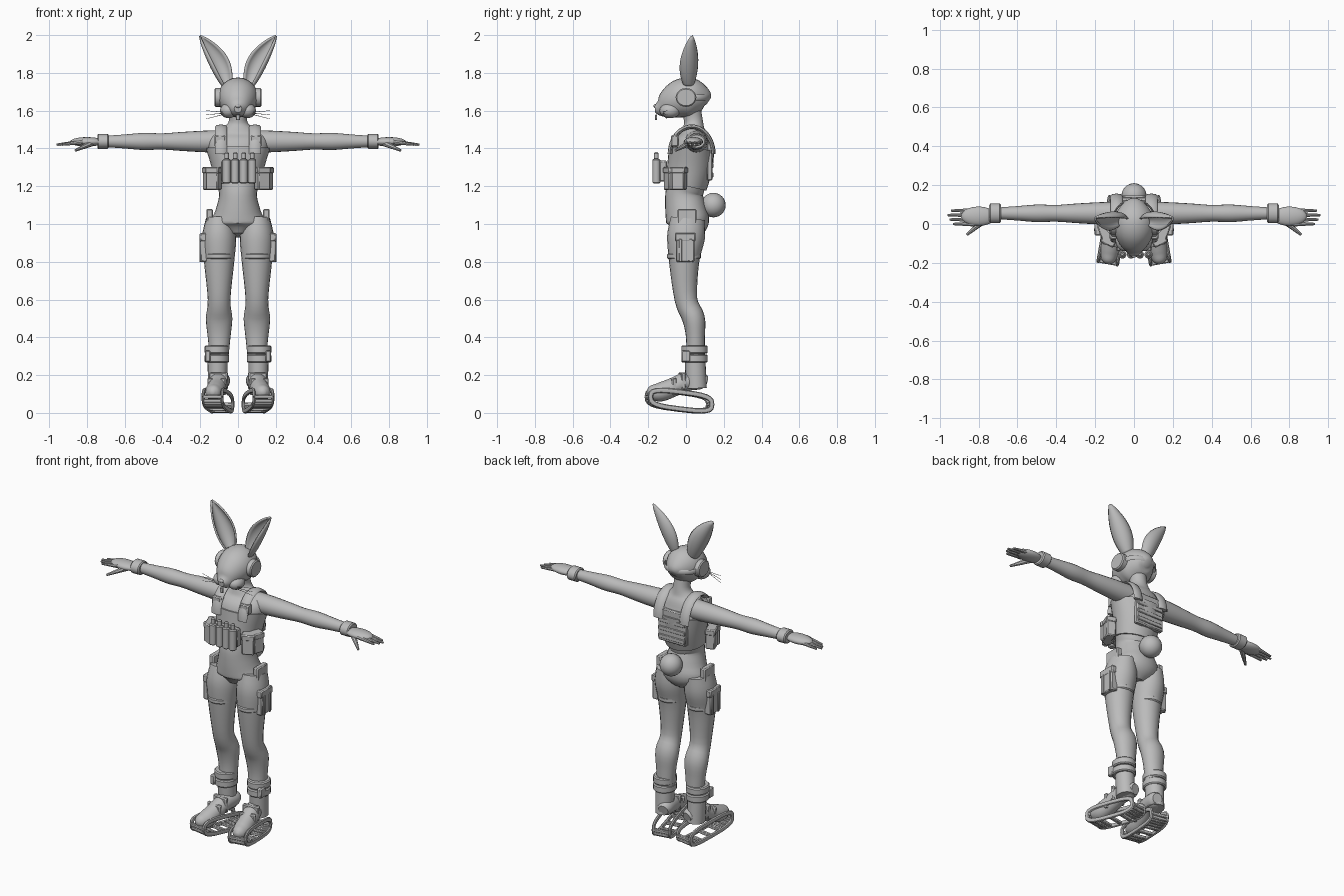
import bpy, bmesh, math
from mathutils import Matrix, Vector

cube = bpy.data.objects.get("Cube")
if cube:
    bpy.data.objects.remove(cube)

SHADE = (.5, .5, .5, 1)
grey = bpy.data.materials.new("plain grey")
grey.use_nodes = True
grey.diffuse_color = SHADE
grey.node_tree.nodes["Principled BSDF"].inputs["Base Color"].default_value = SHADE

SIDE, BACK, UP = Matrix.Identity(3)
SHOE = Matrix.Translation(SIDE * .1) @ Matrix.Rotation(math.radians(10), 4, 'Z')


def finish(name, bm, mirror=False, place=None, bevel=0, thickness=0):
    """Turn a bmesh into a shaded object, mirrored across the body if wanted."""
    if place:
        bm.transform(place)
    bmesh.ops.recalc_face_normals(bm, faces=bm.faces)
    mesh = bpy.data.meshes.new(name)
    bm.to_mesh(mesh)
    bm.free()
    mesh.materials.append(grey)
    mesh.polygons.foreach_set("use_smooth", [True] * len(mesh.polygons))
    mesh.set_sharp_from_angle(angle=math.radians(40))
    obj = bpy.data.objects.new(name, mesh)
    bpy.context.collection.objects.link(obj)
    if thickness:
        solid = obj.modifiers.new("thickness", 'SOLIDIFY')
        solid.thickness, solid.offset = thickness, 0
    if bevel:
        obj.modifiers.new("bevel", 'BEVEL').width = bevel
    if mirror:
        obj.modifiers.new("mirror", 'MIRROR')


def smooth_rows(rows, steps):
    """Interpolate rows of numbers with a smooth curve through all of them."""
    result = []
    last = len(rows) - 1
    for i in range(last):
        near = [rows[max(0, min(last, k))] for k in (i - 1, i, i + 1, i + 2)]
        for step in range(steps):
            t = step / steps
            result.append([b + t / 2 * (c - a + t * (2 * a - 5 * b + 4 * c - d
                                                     + t * (3 * (b - c) + d - a)))
                           for a, b, c, d in zip(*near)])
    return result + [rows[last]]


def loft(name, rows, ref=UP, sides=20, steps=4, **options):
    """Skin ellipses along a path; each row is x, y, z, side radius, ref radius."""
    rows = smooth_rows(rows, steps)
    bm = bmesh.new()
    rings = []
    for i, (x, y, z, wide, tall) in enumerate(rows):
        before, after = rows[max(i - 1, 0)], rows[min(i + 1, len(rows) - 1)]
        tangent = (Vector(after[:3]) - Vector(before[:3])).normalized()
        side = tangent.cross(ref).normalized()
        high = side.cross(tangent)
        angles = [math.tau * k / sides for k in range(sides)]
        rings.append([bm.verts.new(Vector((x, y, z)) + side * wide * math.cos(a)
                                   + high * tall * math.sin(a)) for a in angles])
    for low, top in zip(rings, rings[1:]):
        for k in range(sides):
            bm.faces.new((low[k - 1], low[k], top[k], top[k - 1]))
    bm.faces.new(rings[0])
    bm.faces.new(rings[-1])
    finish(name, bm, **options)


def column(name, x, rows, **options):
    """Upright loft; each row is z, y, half width, half depth."""
    loft(name, [(x, y, z, wide, deep) for z, y, wide, deep in rows], BACK, **options)


def taper(name, start, end, radius, tip, **options):
    loft(name, [(*start, radius, radius), (*end, tip, tip)], sides=8, **options)


def loop_point(center, across, rise, angle, power=1):
    """Point on a rounded loop; a lower power makes it squarer."""
    c, s = math.cos(angle), math.sin(angle)
    return (Vector(center) - Vector(across) * math.copysign(abs(c) ** power, c)
            + Vector(rise) * math.copysign(abs(s) ** power, s))


def strap(name, center, across, rise, ref, wide, tall, turn=math.pi, power=1, **options):
    """Flat band following a loop or half of one."""
    count = 24
    points = [loop_point(center, across, rise, turn * i / count, power) for i in range(count + 1)]
    loft(name, [(*p, wide, tall) for p in points], ref, sides=8, steps=1, **options)


def solid(name, kind, center, size, turn=Matrix.Identity(4), bevel=.006, **options):
    """Bevelled cube, drum or ball with the given full size."""
    bm = bmesh.new()
    matrix = Matrix.Translation(center) @ turn @ Matrix.Diagonal((*size, 1))
    if kind == "cube":
        bmesh.ops.create_cube(bm, size=1, matrix=matrix)
    elif kind == "drum":
        bmesh.ops.create_cone(bm, cap_ends=True, segments=20, radius1=.5, radius2=.5,
                              depth=1, matrix=matrix)
    else:
        bmesh.ops.create_uvsphere(bm, u_segments=20, v_segments=12, radius=.5, matrix=matrix)
        bevel = 0
    finish(name, bm, bevel=bevel, **options)


def pouch(name, center, size, degrees=0):
    """Mirrored pouch with an overhanging flap."""
    turn = Matrix.Rotation(math.radians(degrees), 4, 'Z')
    size = Vector(size)
    flap = Vector((size.x * 1.1, size.y * 1.1, size.z * .3))
    solid(name, "cube", center, size, turn, mirror=True)
    solid(name + "_flap", "cube", Vector(center) + UP * size.z * .37, flap, turn, mirror=True)


# Body and legs
TORSO = [(.94, 0, .05, .06), (1, .01, .14, .11), (1.07, 0, .12, .11), (1.15, -.01, .1, .1),
         (1.2, 0, .11, .1), (1.3, .02, .13, .11), (1.4, .03, .16, .11), (1.46, .04, .15, .08),
         (1.5, .04, .09, .06), (1.54, .04, .05, .05), (1.6, .03, .05, .05)]
column("torso", 0, TORSO, sides=28)
column("leg", .1, [(1.03, .01, .07, .09), (.93, 0, .09, .1), (.8, -.01, .08, .08), (.6, 0, .06, .06),
                   (.5, .04, .07, .06), (.4, .05, .06, .05), (.3, .05, .05, .05)], mirror=True)
solid("tail", "ball", (0, .145, 1.1), (.13, .13, .13))

# Arms and hands
ARM = Vector((0, .055, 1.437))
loft("arm", [(*(ARM + SIDE * (i + 1) / 10), r, r) for i, r in
             enumerate((.06, .056, .05, .043, .045, .037, .03))], mirror=True)
solid("wrist_cuff", "drum", ARM + SIDE * .715, (.08, .1, .06), Matrix.Rotation(math.pi / 2, 4, 'Y'),
      mirror=True)
solid("palm", "ball", (.8, .04, 1.435), (.18, .1, .05), mirror=True)
for i, reach in enumerate((.93, .95, .96, .94)):
    y = i * .023
    taper("finger", (.82, y, 1.435), (reach, y, 1.42), .013, .006, mirror=True)
taper("thumb", (.77, .02, 1.43), (.86, -.055, 1.39), .018, .007, mirror=True)

# Head
loft("head", [(0, y, z, r, r) for y, z, r in
              ((.12, 1.65, .02), (.1, 1.66, .06), (.04, 1.67, .1), (-.02, 1.665, .105),
               (-.08, 1.64, .085), (-.13, 1.615, .05), (-.165, 1.61, .02))], sides=24)
solid("nose", "ball", (0, -.163, 1.625), (.03, .02, .02))
solid("front_teeth", "cube", (0, -.158, 1.565), (.02, .01, .03), bevel=.002)
solid("cheek", "ball", (.05, -.085, 1.6), (.09, .11, .08), mirror=True)
EAR_LEVEL = UP * 1.67
solid("ear_pad", "drum", EAR_LEVEL + SIDE * .105, (.1, .11, .04),
      Matrix.Rotation(math.pi / 2, 4, 'Y'), mirror=True)
strap("head_strap", EAR_LEVEL + BACK * .03, SIDE * .105, BACK * .093, UP, .005, .015)
for drop in range(3):
    taper("whisker", (.04, -.13, 1.59), (.17, -.1, 1.6 - drop * .022), .002, .001, mirror=True)

# Long cupped ears, open to the front
bm = bmesh.new()
root, tip = Vector((.06, .02, 1.735)), Vector((.2, .03, 1.995))
axis = (tip - root).normalized()
behind = Vector((.65, .75, 0))
across = axis.cross(behind).normalized()
behind = across.cross(axis)
rows = []
for i in range(15):
    t = i / 14
    half = .05 * math.sin(math.pi * (.13 + .87 * t)) ** .8 + .002
    middle = root.lerp(tip, t) - SIDE * .014 * math.sin(math.pi * t)
    rows.append([bm.verts.new(middle + half * (across * math.sin(a) + behind * (math.cos(a) - .4)))
                 for a in [math.radians(20 * k) for k in range(-5, 6)]])
for low, top in zip(rows, rows[1:]):
    for k in range(len(low) - 1):
        bm.faces.new((low[k], low[k + 1], top[k + 1], top[k]))
finish("ear", bm, mirror=True, thickness=.01)

# Load vest follows the torso, slightly larger
column("vest", 0, [(z, y, wide + .01, deep + .01) for z, y, wide, deep in TORSO
                   if 1.2 <= z <= 1.4], sides=28)
strap("shoulder_strap", (.09, .03, 1.37), BACK * .115, UP * .145, SIDE, .012, .032, mirror=True)
solid("strap_buckle", "cube", (.095, -.06, 1.44), (.06, .04, .06), mirror=True)
solid("ammo_backing", "cube", (0, -.12, 1.28), (.18, .04, .11))
for i in range(4):
    spot = Vector((i * .045 - .06, -.157, 1.28))
    solid("ammo_tube", "drum", spot, (.042, .042, .13))
    solid("ammo_cap", "drum", spot + UP * .08, (.024, .024, .04))
pouch("front_pouch", (.128, -.08, 1.24), (.07, .055, .12), 25)
pouch("side_pouch", (.15, -.035, 1.24), (.07, .055, .12), 70)
solid("back_plate", "cube", (0, .125, 1.33), (.19, .03, .2))
for row in range(3):
    solid("back_webbing", "cube", (0, .141, 1.26 + row * .05), (.18, .01, .025), bevel=.003)

# Thigh gear
solid("thigh_panel", "cube", (.15, .005, 1.01), (.035, .1, .14), mirror=True)
pouch("thigh_pouch", (.178, -.004, .875), (.045, .1, .15))
for y in (-.03, .025):
    solid("pouch_strap", "cube", (.2, y, .86), (.01, .015, .12), bevel=.002, mirror=True)
solid("thigh_strap", "drum", (.1, -.01, .83), (.16, .18, .03), mirror=True)

# Boots
column("boot_shaft", .108, [(.34, .045, .055, .055), (.13, .055, .05, .055)], mirror=True)
for z in (.335, .288):
    solid("boot_cuff", "drum", (.112, .045, z), (.13, .14, .043), mirror=True)
solid("cuff_buckle", "cube", (.16, 0, .3), (.03, .05, .06), mirror=True)
loft("foot", [(0, y, z, r, r) for y, z, r in
              ((.11, .165, .03), (.08, .17, .045), (0, .165, .05), (-.07, .135, .05),
               (-.14, .11, .05), (-.19, .11, .035), (-.21, .11, .01))], place=SHOE, mirror=True)
for y, z in ((-.02, .17), (-.07, .14)):
    solid("foot_strap", "cube", (0, y, z), (.1, .025, .09), place=SHOE, mirror=True)

# Hollow spring soles: rounded rails joined by slats
SOLE = (Vector((0, -.035, .065)), Vector((0, .165, -.02)), UP * .045)
for x in (-.05, .05):
    strap("sole_rail", SOLE[0] + SIDE * x, *SOLE[1:], SIDE, .014, .009, math.tau, .6,
          place=SHOE, mirror=True)
for i in range(13):
    spot = loop_point(*SOLE, math.pi * (1 + i / 12), .6)
    solid("sole_slat", "cube", spot, (.1, .02, .02), bevel=.004, place=SHOE, mirror=True)
